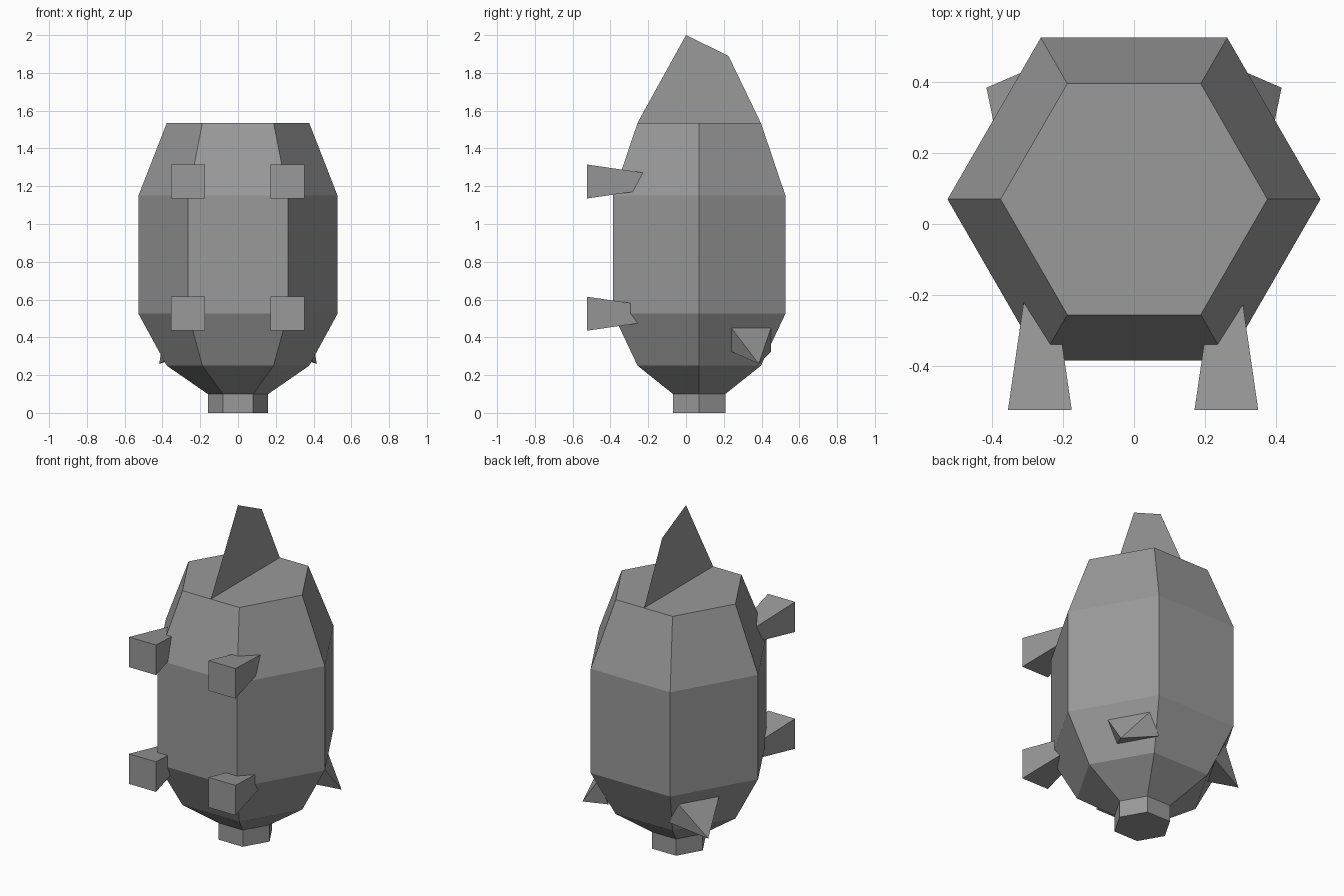
import bpy
from math import cos, sin, radians

if "Cube" in bpy.data.objects:
    bpy.data.objects.remove(bpy.data.objects["Cube"])

grey = bpy.data.materials.new("plain grey")
grey.use_nodes = True
tint = (0.32, 0.32, 0.32, 1)
grey.diffuse_color = tint
grey.node_tree.nodes["Principled BSDF"].inputs["Base Color"].default_value = tint

AXIS_Y = 0.07  # the body's long axis is set back a little


def build(name, verts, faces):
    mesh = bpy.data.meshes.new(name)
    mesh.from_pydata(verts, [], faces)
    mesh.materials.append(grey)
    mesh.update()
    obj = bpy.data.objects.new(name, mesh)
    bpy.context.collection.objects.link(obj)
    return obj


def loft(name, rings):
    """Skin a list of equal rings, running along the right-hand axis, and cap both ends."""
    n, last = len(rings[0]), len(rings) - 1
    verts = [v for ring in rings for v in ring]
    faces = [tuple(range(n))[::-1], tuple(range(last * n, last * n + n))]
    for k in range(last):
        for i in range(n):
            j = (i + 1) % n
            faces.append((k * n + i, k * n + j, k * n + n + j, k * n + n + i))
    return build(name, verts, faces)


def hexagon(radius, z):
    return [(radius * cos(radians(60 * i)), AXIS_Y + radius * sin(radians(60 * i)), z)
            for i in range(6)]


def square(x, y, z, half):
    return [(x - half, y, z - half), (x - half, y, z + half),
            (x + half, y, z + half), (x + half, y, z - half)]


# Six-sided body, narrowing down to a short snout
profile = [(0.16, 0), (0.16, 0.1), (0.377, 0.25), (0.527, 0.525),
           (0.527, 1.15), (0.377, 1.535)]
loft("body_and_snout", [hexagon(r, z) for r, z in profile])

# Flat tail fin standing on the end of the body
fin = [(0, -0.257, 1.535), (0, 0.396, 1.535), (0, 0.225, 1.89), (0, 0, 2.0)]
build("tail_fin", fin, [(0, 1, 2, 3)])

# Four legs tapering into the body
for side, x in (("right", -0.266), ("left", 0.261)):
    for end, z in (("front", 0.525), ("rear", 1.225)):
        loft(f"{end}_{side}_leg", [square(x, -0.525, z, 0.09), square(x, -0.16, z, 0.037)])

# Two ears: square-based pyramids pointing outwards and down
for name, s in (("right_ear", -1), ("left_ear", 1)):
    corners = [(0.387, 0.24, 0.45), (0.267, 0.45, 0.45),
               (0.2, 0.45, 0.325), (0.32, 0.24, 0.325), (0.417, 0.385, 0.26)]
    faces = [(0, 1, 2, 3), (1, 0, 4), (2, 1, 4), (3, 2, 4), (0, 3, 4)]
    # Face order is reversed on one side so the normals point outwards
    faces = faces if s < 0 else [f[::-1] for f in faces]
    build(name, [(s * x, y, z) for x, y, z in corners], faces)
